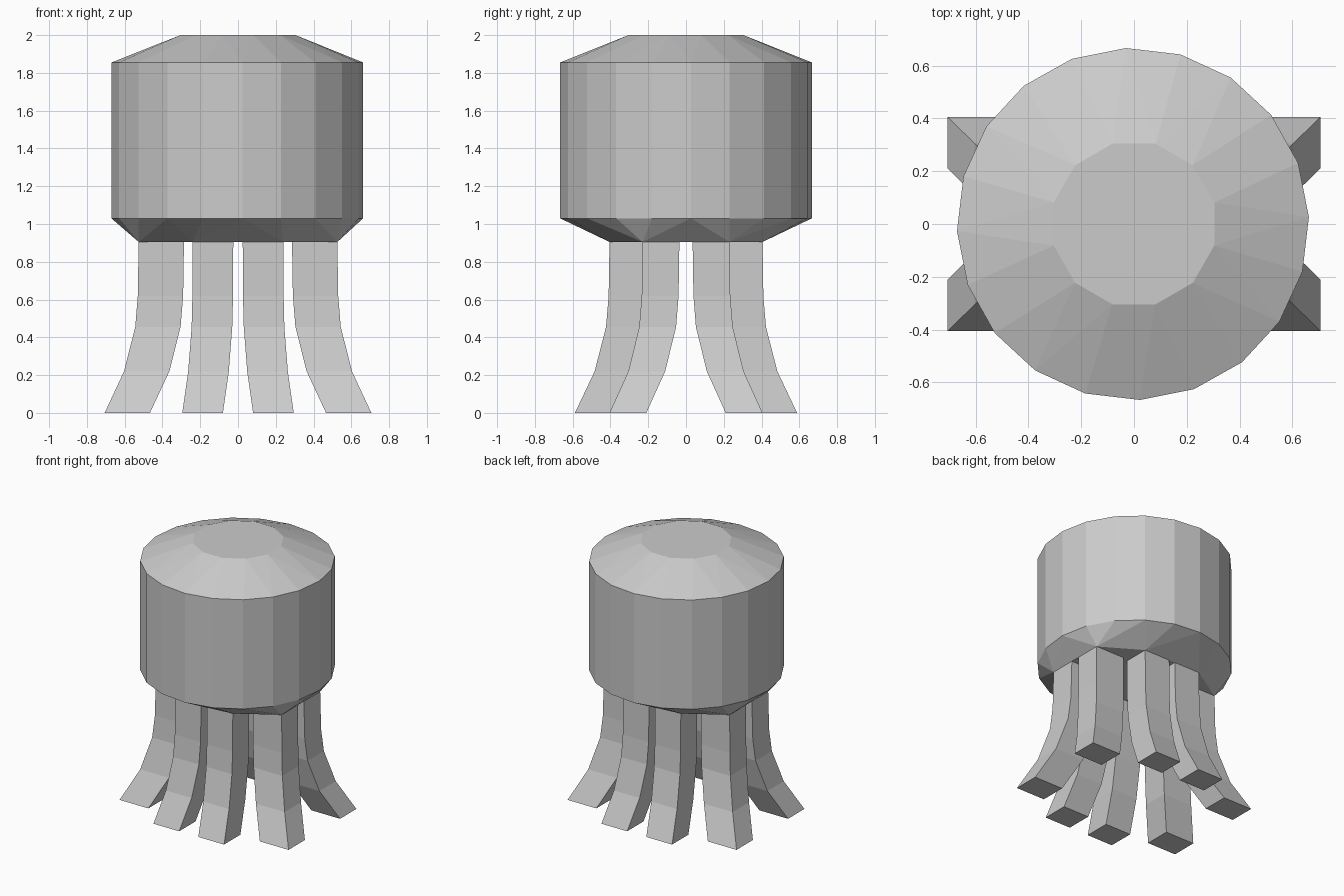
import bpy
import bmesh
import math

if "Cube" in bpy.data.objects:
    bpy.data.objects.remove(bpy.data.objects["Cube"])

grey = bpy.data.materials.new("light_grey")
grey.diffuse_color = (0.6, 0.6, 0.6, 1)
grey.use_nodes = True
grey.node_tree.nodes["Principled BSDF"].inputs["Base Color"].default_value = grey.diffuse_color


def finish(bm, name):
    bmesh.ops.recalc_face_normals(bm, faces=bm.faces[:])
    mesh = bpy.data.meshes.new(name)
    bm.to_mesh(mesh)
    bm.free()
    mesh.materials.append(grey)
    obj = bpy.data.objects.new(name, mesh)
    bpy.context.collection.objects.link(obj)
    return obj


def ring(count, radius, phase, z, cx=0.0):
    return [(cx + radius * math.cos(phase + math.tau * i / count),
             radius * math.sin(phase + math.tau * i / count), z)
            for i in range(count)]


# Body: faceted drum, sloped lid and a taper down to the leg tops
points = ring(12, 0.315, math.radians(15), 2.0)
for z in (1.855, 1.03):
    points += ring(20, 0.667, math.radians(2.3), z, -0.004)
for sx in (-1, 1):
    for sy in (-1, 1):
        points += [(sx * 0.526, sy * 0.23, 0.905), (sx * 0.24, sy * 0.405, 0.905)]
bm = bmesh.new()
verts = [bm.verts.new(p) for p in points]
bmesh.ops.convex_hull(bm, input=verts)
bmesh.ops.dissolve_limit(bm, angle_limit=math.radians(0.5),
                         verts=bm.verts[:], edges=bm.edges[:])
finish(bm, "body")

# Legs: square tubes that flare outwards towards the foot
FLARE = [(0.905, 0.0), (0.62, 0.025), (0.455, 0.1), (0.22, 0.43), (0.0, 1.0)]


def leg(name, x0, x1, y0, y1, dx, dy, sx, sy):
    bm = bmesh.new()
    previous = None
    for z, t in FLARE:
        loop = [bm.verts.new((sx * (x + dx * t), sy * (y + dy * t), z))
                for x, y in ((x0, y0), (x1, y0), (x1, y1), (x0, y1))]
        if previous:
            for i in range(4):
                j = (i + 1) % 4
                bm.faces.new((previous[i], previous[j], loop[j], loop[i]))
        else:
            bm.faces.new(loop)
        previous = loop
    bm.faces.new(previous)
    finish(bm, name)


for sx, side in ((-1, "left"), (1, "right")):
    for sy, end in ((-1, "front"), (1, "back")):
        leg(f"outer_leg_{end}_{side}", 0.286, 0.526, 0.035, 0.23, 0.18, 0.175, sx, sy)
        leg(f"inner_leg_{end}_{side}", 0.025, 0.24, 0.21, 0.405, 0.055, 0.183, sx, sy)
